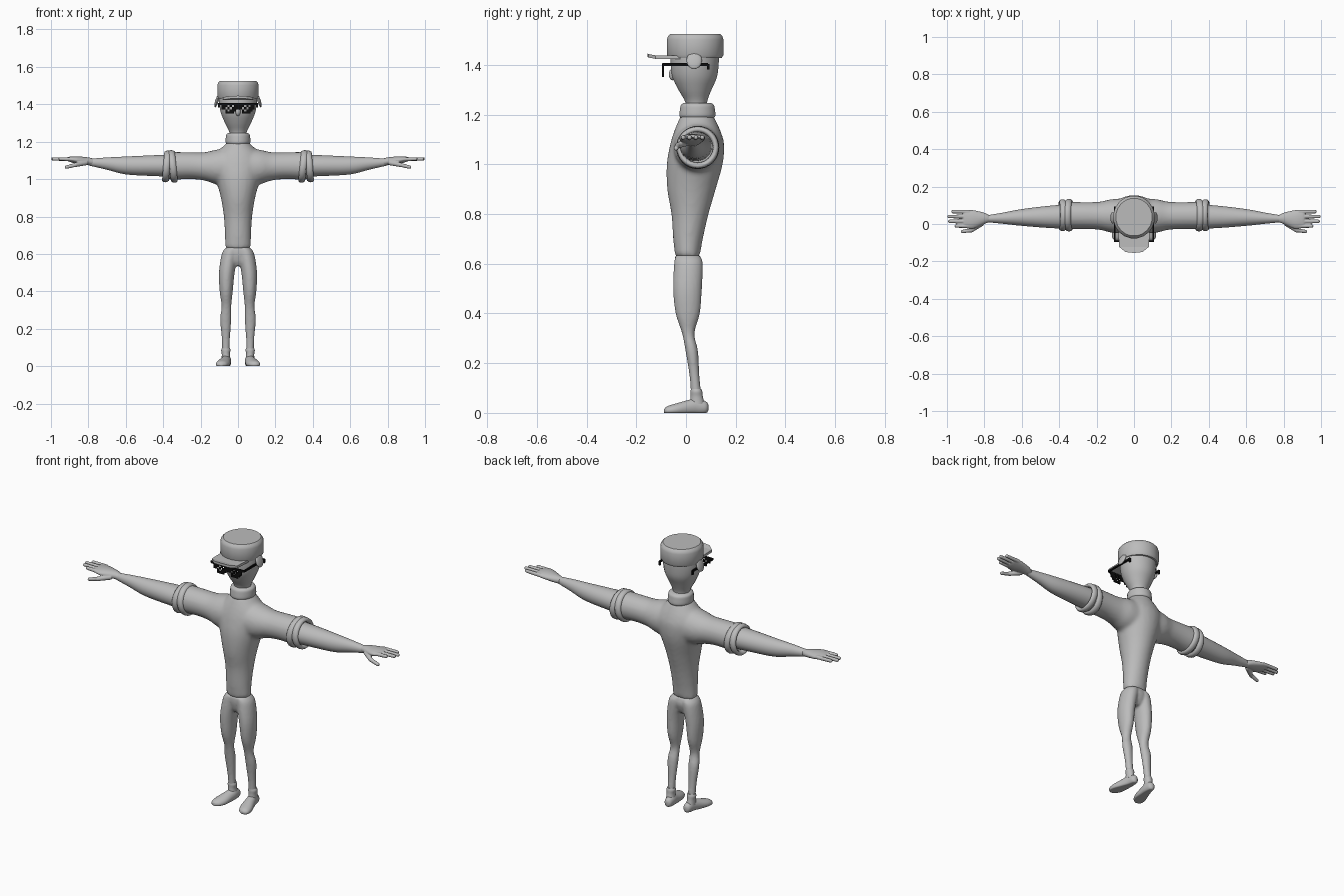
import bpy, bmesh, math
from mathutils import Vector, Matrix

if "Cube" in bpy.data.objects:
    bpy.data.objects.remove(bpy.data.objects["Cube"])


def material(name, value):
    m = bpy.data.materials.new(name)
    m.diffuse_color = (value, value, value, 1)
    m.use_nodes = True
    m.node_tree.nodes["Principled BSDF"].inputs["Base Color"].default_value = m.diffuse_color
    return m


GREY = material("plain_grey", 0.5)
BLACK = material("glasses_black", 0.004)


def finish(name, bm, mat=GREY, angle=60):
    bmesh.ops.recalc_face_normals(bm, faces=bm.faces)
    me = bpy.data.meshes.new(name)
    bm.to_mesh(me)
    bm.free()
    me.materials.append(mat)
    ob = bpy.data.objects.new(name, me)
    bpy.context.collection.objects.link(ob)
    if angle:
        bpy.ops.object.select_all(action='DESELECT')
        ob.select_set(True)
        bpy.context.view_layer.objects.active = ob
        bpy.ops.object.shade_smooth_by_angle(angle=math.radians(angle))
    return ob


def blend(ob, voxel, steps):
    # fuse overlapping volumes into one soft skin
    r = ob.modifiers.new("fuse", 'REMESH')
    r.mode, r.voxel_size, r.use_smooth_shade = 'VOXEL', voxel, True
    s = ob.modifiers.new("soften", 'SMOOTH')
    s.factor, s.iterations = 0.5, steps


def catmull(rows, n):
    out = []
    for i in range(len(rows) - 1):
        a, b = rows[max(i - 1, 0)], rows[i]
        c, d = rows[i + 1], rows[min(i + 2, len(rows) - 1)]
        for k in range(n):
            t = k / n
            out.append([0.5 * (2 * q + (r - p) * t + (2 * p - 5 * q + 4 * r - s) * t * t
                               + (3 * q - p - 3 * r + s) * t ** 3)
                        for p, q, r, s in zip(a, b, c, d)])
    return out + [rows[-1]]


def loft(bm, axis, rows, side=1, seg=24, n=4):
    # rows: position on axis, two centre coordinates, two radii
    loops = []
    for p, c1, c2, r1, r2 in (catmull(rows, n) if n > 1 else rows):
        loop = []
        for k in range(seg):
            a = math.tau * (k + 0.5) / seg
            u, v = c1 + r1 * math.cos(a), c2 + r2 * math.sin(a)
            x, y, z = {'x': (p, u, v), 'y': (u, p, v), 'z': (u, v, p)}[axis]
            loop.append(bm.verts.new((x * side, y, max(z, 0))))
        loops.append(loop)
    for A, B in zip(loops, loops[1:]):
        for k in range(seg):
            j = (k + 1) % seg
            bm.faces.new((A[k], A[j], B[j], B[k]))
    bm.faces.new(loops[0])
    bm.faces.new(loops[-1])


def ball(bm, pos, scale, tilt=0):
    m = Matrix.Translation(pos) @ Matrix.Rotation(tilt, 4, 'Y') @ Matrix.Diagonal((*scale, 1))
    bmesh.ops.create_uvsphere(bm, u_segments=16, v_segments=10, radius=1, matrix=m)


def box(bm, pos, size):
    bmesh.ops.create_cube(bm, size=1, matrix=Matrix.Translation(pos) @ Matrix.Diagonal((*size, 1)))


def finger(bm, p0, p1, r):
    p0, p1 = Vector(p0), Vector(p1)
    d = p1 - p0
    m = Matrix.Translation((p0 + p1) / 2) @ d.to_track_quat('Z', 'Y').to_matrix().to_4x4()
    bmesh.ops.create_cone(bm, cap_ends=True, segments=12, radius1=r, radius2=r * 0.85,
                          depth=d.length, matrix=m)
    ball(bm, p1, (r * 0.85,) * 3)


# shirt: torso and short sleeves
bm = bmesh.new()
loft(bm, 'z', [(.63, 0, .006, .070, .050), (.70, 0, .008, .070, .060), (.80, 0, .016, .076, .075),
               (.90, 0, .022, .092, .098), (1.0, 0, .035, .118, .113), (1.08, 0, .045, .135, .109),
               (1.13, 0, .046, .120, .095), (1.17, 0, .045, .085, .078), (1.20, 0, .044, .056, .064)])
for s in (1, -1):
    loft(bm, 'x', [(.04, .042, 1.065, .095, .105), (.12, .043, 1.065, .090, .092),
                   (.18, .044, 1.068, .076, .076), (.26, .045, 1.072, .072, .072),
                   (.37, .046, 1.070, .074, .076)], s)
blend(finish("shirt", bm), .010, 6)

# trousers: pelvis and two legs
bm = bmesh.new()
loft(bm, 'z', [(.635, 0, .006, .066, .050), (.60, 0, .010, .082, .055),
               (.56, 0, .009, .075, .045), (.535, 0, .008, .04, .03)])
for s in (1, -1):
    loft(bm, 'z', [(.63, .030, .007, .037, .050), (.60, .043, .010, .044, .058),
                   (.50, .060, .006, .042, .058), (.40, .063, .007, .035, .049),
                   (.32, .062, .009, .026, .025), (.25, .066, .023, .030, .025),
                   (.15, .065, .034, .022, .020), (.07, .065, .041, .020, .021)], s)
blend(finish("trousers", bm), .007, 3)

for s, tag in ((1, "left"), (-1, "right")):
    # shoe with toe turned slightly outward, and ankle band
    bm = bmesh.new()
    loft(bm, 'y', [(.090, .060, .022, .006, .012), (.080, .060, .022, .020, .024),
                   (.045, .062, .025, .026, .034), (.01, .069, .020, .030, .032),
                   (-.04, .080, .012, .036, .026), (-.075, .088, .009, .028, .018),
                   (-.088, .090, .008, .010, .008)], s)
    finish(tag + "_shoe", bm)
    bm = bmesh.new()
    loft(bm, 'z', [(.035, .064, .045, .024, .030), (.065, .065, .043, .022, .025),
                   (.085, .065, .042, .025, .024), (.097, .065, .041, .021, .021)], s)
    finish(tag + "_ankle", bm)

    # rolled sleeve cuff: two slightly tilted rings
    bm = bmesh.new()
    for x, tilt, R in ((.348, .10, .075), (.382, -.08, .073)):
        rows = []
        for i in range(32):
            a = math.tau * i / 32
            ring = []
            for k in range(10):
                b = math.tau * k / 10
                rr = R + .012 * math.cos(b)
                px = x + .019 * math.sin(b) + tilt * rr * math.sin(a)
                ring.append(bm.verts.new((s * px, .047 + rr * math.cos(a), 1.068 + rr * math.sin(a))))
            rows.append(ring)
        for i in range(32):
            A, B = rows[i], rows[(i + 1) % 32]
            for k in range(10):
                j = (k + 1) % 10
                bm.faces.new((A[k], A[j], B[j], B[k]))
    finish(tag + "_cuff", bm)

    # forearm
    bm = bmesh.new()
    loft(bm, 'x', [(.34, .040, 1.072, .066, .060), (.45, .038, 1.072, .060, .056),
                   (.60, .035, 1.073, .045, .048), (.70, .031, 1.083, .030, .033),
                   (.79, .028, 1.090, .018, .019)], s)
    finish(tag + "_forearm", bm)

    # hand: palm, four fingers and thumb
    bm = bmesh.new()
    loft(bm, 'x', [(.77, .028, 1.090, .018, .018), (.80, .030, 1.095, .030, .021),
                   (.86, .024, 1.102, .050, .020), (.90, .026, 1.106, .048, .014),
                   (.912, .026, 1.107, .040, .009)], s)
    for y, tip in ((.066, .968), (.040, .990), (.014, .985), (-.011, .950)):
        finger(bm, (s * .88, y, 1.106), (s * tip, y, 1.108), .011)
    finger(bm, (s * .81, .005, 1.088), (s * .87, -.034, 1.076), .014)
    finger(bm, (s * .865, -.033, 1.077), (s * .918, -.040, 1.064), .011)
    blend(finish(tag + "_hand", bm), .0035, 2)

    # ear flaring out below the cap
    bm = bmesh.new()
    ball(bm, (s * .113, .033, 1.418), (.009, .031, .036), -s * .3)
    finish(tag + "_ear", bm)

# turtleneck collar
bm = bmesh.new()
loft(bm, 'z', [(1.185, 0, .046, .058, .066), (1.196, 0, .046, .066, .073), (1.22, 0, .046, .066, .071),
               (1.238, 0, .046, .063, .067), (1.247, 0, .045, .052, .056)])
finish("collar", bm)

# head, narrow at the chin and wide at the brow, with a small nose
bm = bmesh.new()
loft(bm, 'z', [(1.20, 0, .043, .042, .042), (1.25, 0, .041, .046, .044), (1.30, 0, .036, .070, .067),
               (1.35, 0, .035, .091, .090), (1.40, 0, .035, .101, .097), (1.45, 0, .036, .102, .098)])
ball(bm, (0, -.053, 1.362), (.014, .016, .024))
finish("head", bm)

# cap crown with bevelled top
bm = bmesh.new()
loft(bm, 'z', [(1.428, 0, .037, .106, .108), (1.440, 0, .037, .112, .115), (1.502, 0, .037, .112, .115),
               (1.515, 0, .037, .108, .111), (1.525, 0, .037, .098, .101)], seg=20, n=1)
finish("cap_crown", bm, angle=30)

# cap brim: clipped-corner plate, drooping at its sides
bm = bmesh.new()
half = [(0, -.155), (.045, -.150), (.080, -.122), (.084, -.02)]
outline = [(-x, y) for x, y in half[:0:-1]] + half
lower = [bm.verts.new((x, y, 1.432 - 1.2 * x * x)) for x, y in outline]
upper = [bm.verts.new((x, y, 1.446 - 1.2 * x * x)) for x, y in outline]
count = len(outline)
for i in range(count - 1):
    bm.faces.new((lower[i], lower[i + 1], upper[i + 1], upper[i]))
bm.faces.new((lower[-1], lower[0], upper[0], upper[-1]))
for i in range(count // 2):
    j = count - 1 - i
    for ring in (lower, upper):
        corners = (ring[i], ring[i + 1], ring[j - 1], ring[j])
        bm.faces.new(list(dict.fromkeys(corners)))
finish("cap_brim", bm, angle=0)

# blocky stepped glasses: solid blocks, diagonal gaps, and side arms
bm = bmesh.new()
P = .0111
for row in range(5):
    for col in range(18):
        lens = col - 1 if col < 9 else col - 9
        first, last = max(0, row - 2), 7 - max(0, row - 2)
        solid = row == 0 or (first <= lens <= last)
        gap = 1 <= row <= 3 and lens in (4 - row, 6 - row)
        if solid and not gap:
            box(bm, ((col - 8.5) * P, -.093, 1.401 - row * P), (P, .008, P))
for s in (1, -1):
    box(bm, (s * .104, -.003, 1.402), (.008, .185, .011))
    box(bm, (s * .104, .089, 1.393), (.008, .011, .022))
finish("glasses", bm, BLACK, angle=0)
